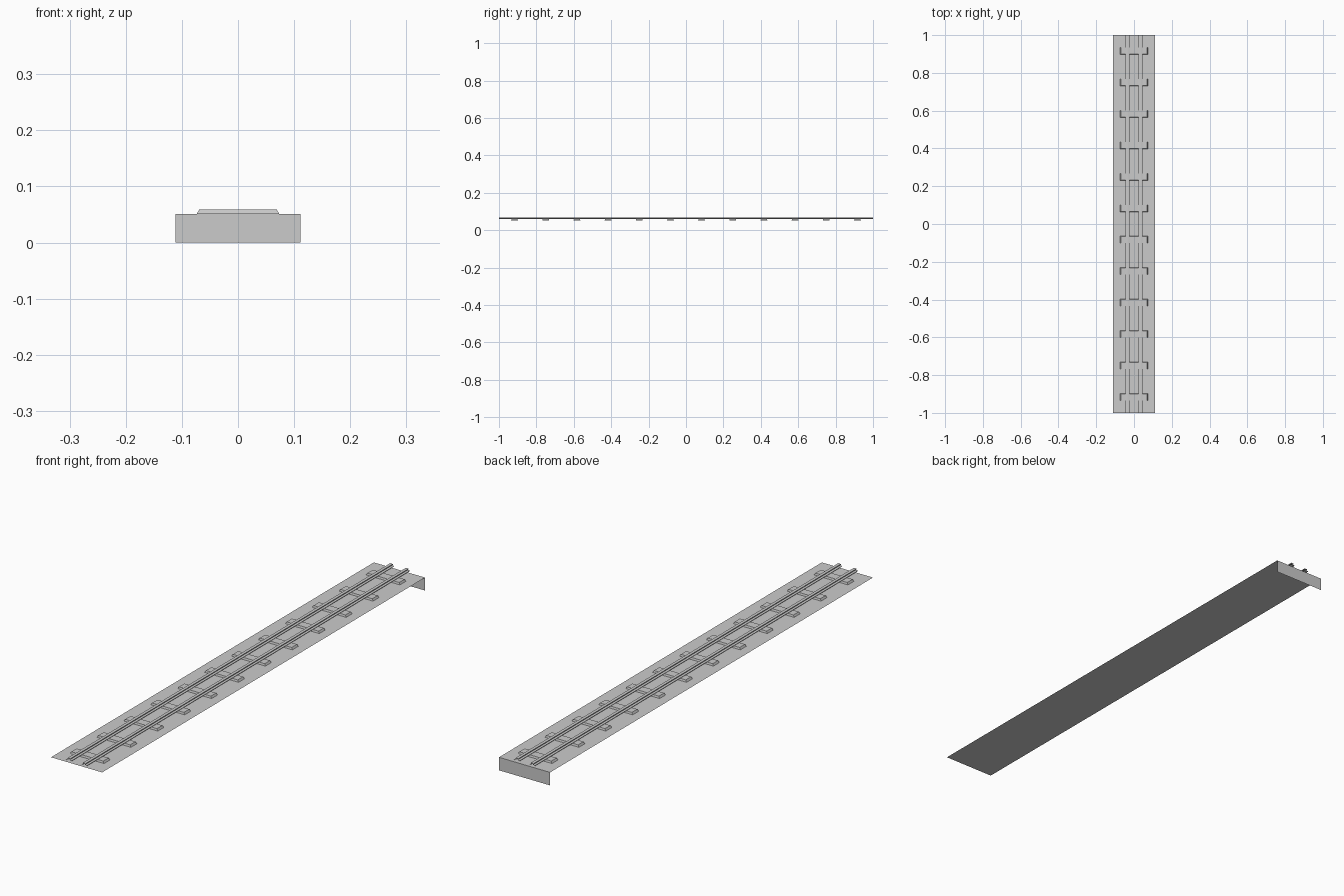
import bpy, bmesh

if "Cube" in bpy.data.objects:
    bpy.data.objects.remove(bpy.data.objects["Cube"])

BED_Z = 0.051      # ballast bed height
TOP_Z = 0.0585     # sleeper top, where the rails sit
HALF_W = 0.111


def add_object(name, bm):
    mesh = bpy.data.meshes.new(name)
    bm.to_mesh(mesh)
    bm.free()
    obj = bpy.data.objects.new(name, mesh)
    bpy.context.collection.objects.link(obj)
    return obj


def extrude_along_y(name, profile, y0=-1.0, y1=1.0):
    """Sweep an open x-z profile into a strip with open ends."""
    bm = bmesh.new()
    a = [bm.verts.new((x, y0, z)) for x, z in profile]
    b = [bm.verts.new((x, y1, z)) for x, z in profile]
    for i in range(len(profile) - 1):
        bm.faces.new((a[i], b[i], b[i + 1], a[i + 1]))
    bm.normal_update()
    return add_object(name, bm)


# Flat track bed with a single wall folded down at the back end
bm = bmesh.new()
rows = [[bm.verts.new((x, y, z)) for x in (-HALF_W, HALF_W)]
        for y, z in ((-1, BED_Z), (1, BED_Z), (1, 0))]
for r, s in zip(rows, rows[1:]):
    bm.faces.new((r[0], r[1], s[1], s[0]))
add_object("track_bed", bm)

# Twelve sleepers with sloped sides, open underneath
for i in range(12):
    y = -11 / 12 + i / 6
    bm = bmesh.new()
    corners = ((-1, -1), (1, -1), (1, 1), (-1, 1))
    low = [bm.verts.new((0.0735 * sx, y + 0.0185 * sy, BED_Z)) for sx, sy in corners]
    top = [bm.verts.new((0.069 * sx, y + 0.0165 * sy, TOP_Z)) for sx, sy in corners]
    bm.faces.new(top)
    for k in range(4):
        n = (k + 1) % 4
        bm.faces.new((low[k], low[n], top[n], top[k]))
    add_object(f"sleeper_{i + 1}", bm)

# Rails: foot, web and head on each side
half = [(0.011, 0.0), (0.011, 0.0015), (0.003, 0.003),
        (0.003, 0.005), (0.006, 0.006), (0.006, 0.0085)]
section = [(-x, z) for x, z in half] + half[::-1]
for name, cx in (("left_rail", -0.034), ("right_rail", 0.034)):
    extrude_along_y(name, [(cx + x, TOP_Z + z) for x, z in section])
